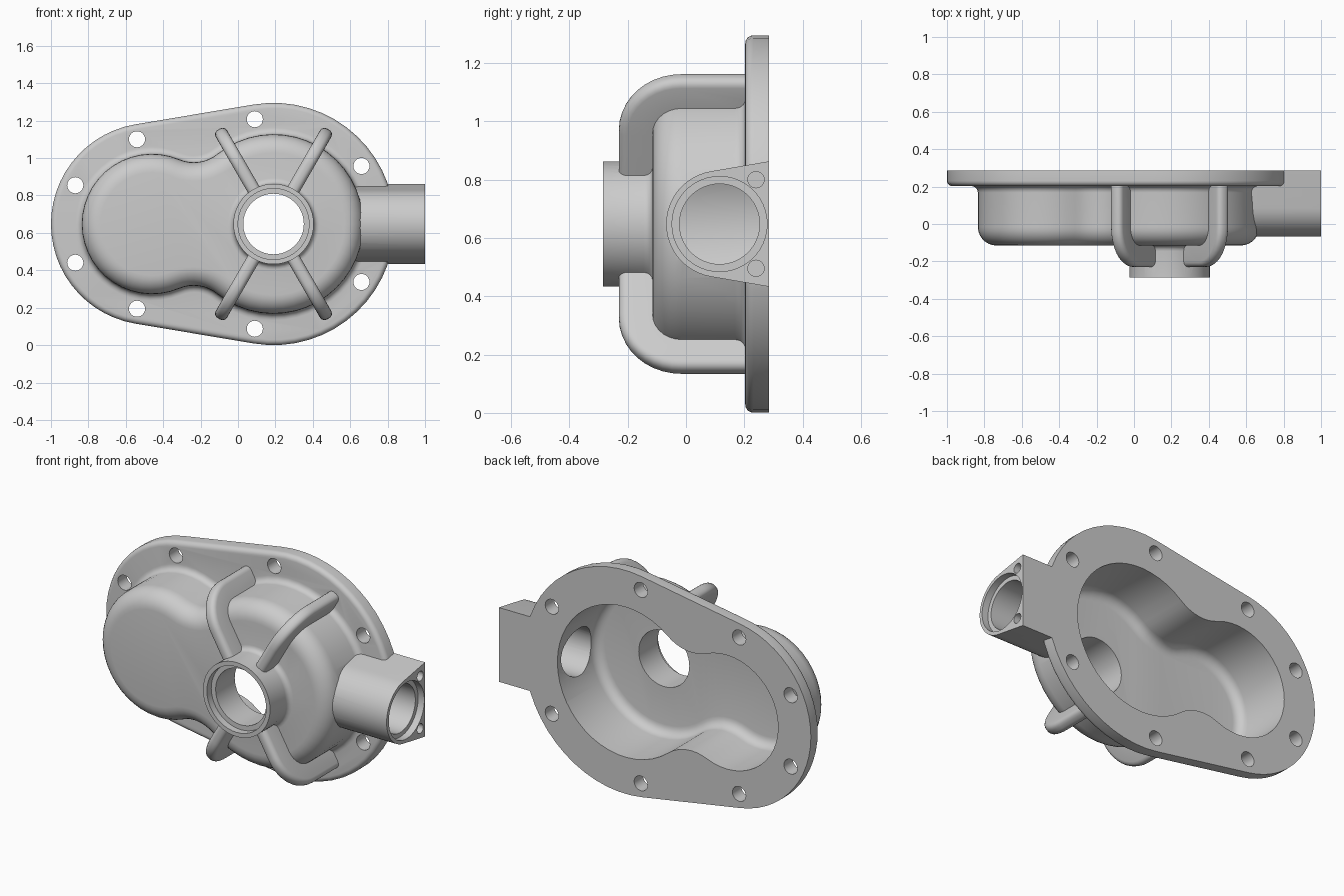
import bpy, bmesh
from math import sin, cos, pi, atan2, acos, sqrt, radians
from mathutils import Vector

if "Cube" in bpy.data.objects:
    bpy.data.objects.remove(bpy.data.objects["Cube"])

Z0 = 0.6475                      # height of the centre line
XL, XR = -0.46, 0.19             # centres of the two lobes
D = XR - XL
BACK = 0.285


def loft(name, rings):
    """Closed solid through rings of equal point count."""
    bm = bmesh.new()
    vs = [[bm.verts.new(p) for p in r] for r in rings]
    n = len(vs[0])
    for a, b in zip(vs, vs[1:]):
        for i in range(n):
            j = (i + 1) % n
            bm.faces.new((a[i], a[j], b[j], b[i]))
    bm.faces.new(vs[0])
    bm.faces.new(vs[-1])
    bmesh.ops.recalc_face_normals(bm, faces=bm.faces)
    me = bpy.data.meshes.new(name)
    bm.to_mesh(me)
    bm.free()
    ob = bpy.data.objects.new(name, me)
    bpy.context.collection.objects.link(ob)
    return ob


def lathe(name, profile, origin, axis, n=40):
    """Revolve (radius, distance) pairs about the x or y axis."""
    o = Vector(origin)
    rings = []
    for r, t in profile:
        ring = []
        for k in range(n):
            a = 2 * pi * k / n
            u, w = r * cos(a), r * sin(a)
            ring.append(o + Vector((t, u, w) if axis == 'x' else (u, t, w)))
        rings.append(ring)
    return loft(name, rings)


def arc(cx, cz, r, a0, a1, n, end=False):
    return [(cx + r * cos(a0 + (a1 - a0) * k / n), cz + r * sin(a0 + (a1 - a0) * k / n))
            for k in range(n + (1 if end else 0))]


def flange_ring(d, y):
    """Two circles joined by tangent lines."""
    rl, rr = 0.54 + d, 0.6475 + d
    t = acos((rl - rr) / D)
    pts = arc(XR, Z0, rr, -t, t, 30, True) + arc(XL, Z0, rl, t, 2 * pi - t, 26, True)
    return [(x, y, z) for x, z in pts]


def body_ring(d, y):
    """Two circles blended by concave waist arcs, offset by d."""
    rl, rr, rf = 0.375, 0.48, 0.2
    s, q = rl + rf, rr + rf
    a = (s * s - q * q + D * D) / (2 * D)
    h = sqrt(s * s - a * a)
    p2, p1 = atan2(h, a - D), atan2(h, a)
    pts = (arc(XR, Z0, rr + d, -p2, p2, 34)
           + arc(XL + a, Z0 + h, rf - d, p2 - pi, p1 - pi, 8)
           + arc(XL, Z0, rl + d, p1, 2 * pi - p1, 28)
           + arc(XL + a, Z0 - h, rf - d, pi - p1, pi - p2, 8))
    return [(x, y, z) for x, z in pts]


def boolean(target, tool, op):
    m = target.modifiers.new(op, 'BOOLEAN')
    m.operation, m.solver, m.object = op, 'EXACT', tool
    bpy.context.view_layer.objects.active = target
    bpy.ops.object.modifier_apply(modifier=m.name)
    bpy.data.objects.remove(tool, do_unlink=True)


# mounting flange with a rounded front edge
f = 0.028
housing = loft("gear_housing", [flange_ring(0, BACK)] + [
    flange_ring(-f + f * cos(a), 0.203 + f - f * sin(a))
    for a in (k * pi / 10 for k in range(6))])

# two-lobed body: flared foot, rounded front edge
e = 0.035
prof = [(e, 0.23)]
prof += [(e - e * cos(a), 0.203 - e + e * sin(a)) for a in (pi / 2 - k * pi / 10 for k in range(6))]
prof += [(-0.1 + 0.1 * cos(a), -0.015 - 0.1 * sin(a)) for a in (k * pi / 14 for k in range(8))]
solids = [loft("body", [body_ring(d, y) for d, y in prof])]

# front bearing hub with a fillet at its foot
hub = [(0.245, -0.09), (0.245, -0.115)]
hub += [(0.245 - 0.03 * sin(a), -0.145 + 0.03 * cos(a)) for a in (k * pi / 8 for k in range(1, 5))]
solids.append(lathe("hub", hub + [(0.215, -BACK)], (XR, 0, Z0), 'y', 48))

# side outlet: round front, straight sides running to the flat back
yc, ro, half = 0.115, 0.183, 0.215
dist = sqrt((BACK - yc) ** 2 + half ** 2)
ta = atan2(half, BACK - yc) + acos(ro / dist)
sect = arc(yc, Z0, ro, ta, 2 * pi - ta, 24, True) + [(BACK, Z0 - half), (BACK, Z0 + half)]
solids.append(loft("outlet", [[(x, y, z) for y, z in sect] for x in (0.5, 1.0)]))


# four bent ribs hugging the body from hub to flange
def rib(ang):
    path = [(0.2, -0.105, 0, -1)]
    path += [(0.37 + 0.09 * sin(a), -0.015 - 0.09 * cos(a), sin(a), -cos(a))
             for a in (k * pi / 20 for k in range(11))]
    path += [(0.46, 0.22, 1, 0)]
    w, t, b = 0.035, 0.125, 0.028
    cs = [(0, -w)]
    cs += [(t - b + b * sin(a), -w + b - b * cos(a)) for a in (k * pi / 8 for k in range(5))]
    cs += [(u, -v) for u, v in reversed(cs)]
    out = Vector((cos(ang), 0, sin(ang)))
    side = Vector((-sin(ang), 0, cos(ang)))
    return loft("rib", [[Vector((XR, 0, Z0)) + out * (r + nr * u) + side * v + Vector((0, y + ny * u, 0))
                         for u, v in cs] for r, y, nr, ny in path])


solids += [rib(radians(a)) for a in (60, 120, 240, 300)]
for s in solids:
    boolean(housing, s, 'UNION')

# hollow interior with a rounded floor
cav = [(-0.045, 0.32)]
cav += [(-0.1 + 0.055 * cos(a), -0.015 - 0.055 * sin(a)) for a in (k * pi / 10 for k in range(6))]
cuts = [loft("cavity", [body_ring(d, y) for d, y in cav])]

# stepped bores of hub and outlet
cuts.append(lathe("hub_bore", [(0.162, 0.05), (0.162, -0.245), (0.19, -0.245), (0.19, -0.32)],
                  (XR, 0, Z0), 'y', 44))
cuts.append(lathe("outlet_bore", [(0.1375, 0.45), (0.1375, 0.96), (0.163, 0.96), (0.163, 1.05)],
                  (0, yc, Z0), 'x', 44))

# outlet screw holes and flange bolt holes, mirrored about the centre line
for s in (1, -1):
    cuts.append(lathe("screw_hole", [(0.028, 0.88), (0.028, 1.05)], (0, 0.24, Z0 + s * 0.152), 'x', 20))
    for x, dz in ((-0.54, 0.453), (-0.87, 0.207), (0.09, 0.56), (0.66, 0.31)):
        cuts.append(lathe("bolt_hole", [(0.043, 0.15), (0.043, 0.32)], (x, 0, Z0 + s * dz), 'y', 24))
for c in cuts:
    boolean(housing, c, 'DIFFERENCE')

bpy.ops.object.select_all(action='DESELECT')
housing.select_set(True)
bpy.context.view_layer.objects.active = housing
bpy.ops.object.shade_smooth_by_angle(angle=radians(28))
